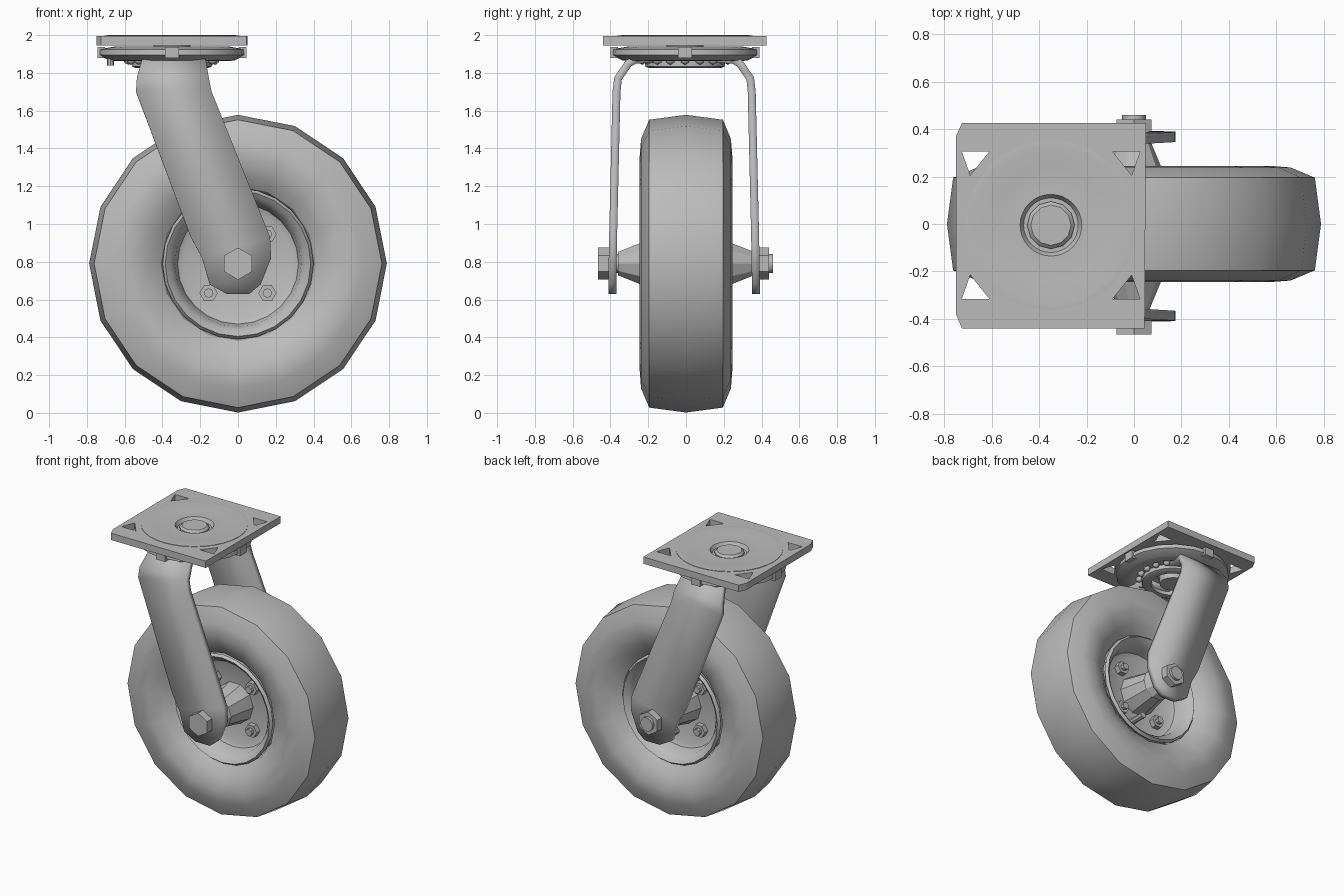
import bpy, bmesh
from math import sin, cos, pi, radians
from mathutils import Matrix, Vector

if "Cube" in bpy.data.objects:
    bpy.data.objects.remove(bpy.data.objects["Cube"])

grey = bpy.data.materials.new("mid_grey")
grey.use_nodes = True
COLOUR = (0.5, 0.5, 0.5, 1)
grey.diffuse_color = COLOUR
grey.node_tree.nodes["Principled BSDF"].inputs["Base Color"].default_value = COLOUR

AXLE = Vector((0, 0, 0.79))
PIVOT = Vector((-0.35, -0.005, 0))
TO_Y = Matrix.Rotation(radians(-90), 4, 'X')  # turns a z axis into a y axis


def finish(name, bm, smooth=None, matrix=Matrix()):
    bm.transform(matrix)
    bmesh.ops.recalc_face_normals(bm, faces=bm.faces)
    mesh = bpy.data.meshes.new(name)
    bm.to_mesh(mesh)
    bm.free()
    mesh.materials.append(grey)
    obj = bpy.data.objects.new(name, mesh)
    bpy.context.collection.objects.link(obj)
    if smooth:
        bpy.ops.object.select_all(action='DESELECT')
        obj.select_set(True)
        bpy.context.view_layer.objects.active = obj
        bpy.ops.object.shade_smooth_by_angle(angle=radians(smooth))
    return obj


def lathe(name, profile, sides, origin, turn=Matrix(), smooth=32, closed=True):
    """Spin (radius, height) points round the z axis, then turn and place."""
    bm = bmesh.new()
    rings = [[bm.verts.new((r * cos(2 * pi * i / sides), r * sin(2 * pi * i / sides), h))
              for i in range(sides)] for r, h in profile]
    pairs = list(zip(rings, rings[1:]))
    if closed:
        pairs.append((rings[-1], rings[0]))
    else:
        bm.faces.new(rings[0])
        bm.faces.new(rings[-1])
    for a, b in pairs:
        for i in range(sides):
            j = (i + 1) % sides
            bm.faces.new((a[i], a[j], b[j], b[i]))
    return finish(name, bm, smooth, Matrix.Translation(origin) @ turn)


def prism(name, outline, low, high):
    bm = bmesh.new()
    face = bm.faces.new([bm.verts.new((x, y, low)) for x, y in outline])
    top = bmesh.ops.extrude_face_region(bm, geom=[face])["geom"]
    bmesh.ops.translate(bm, vec=(0, 0, high - low),
                        verts=[v for v in top if isinstance(v, bmesh.types.BMVert)])
    return finish(name, bm)


def cut(obj, cutter):
    mod = obj.modifiers.new("cut", 'BOOLEAN')
    mod.operation = 'DIFFERENCE'
    mod.object = cutter
    bpy.context.view_layer.objects.active = obj
    bpy.ops.object.modifier_apply(modifier=mod.name)
    bpy.data.objects.remove(cutter)


def cylinder_y(name, sides, x, z, y0, y1, r0, r1=None, smooth=32):
    return lathe(name, [(r0, y0), (r1 or r0, y1)], sides, (x, 0, z), TO_Y, smooth, closed=False)


# Tyre: rounded sidewalls and a nearly flat tread
half = [(0.385, 0.10), (0.41, 0.16), (0.47, 0.205), (0.57, 0.245), (0.66, 0.238), (0.762, 0.195)]
tyre = half + [(0.788, 0)] + [(r, -h) for r, h in reversed(half)]
lathe("tyre", tyre, 16, AXLE, TO_Y, 28)

# Rim: lipped barrel with a recessed web
lip = [(0.37, 0.0), (0.375, 0.13), (0.40, 0.165), (0.385, 0.185), (0.36, 0.165), (0.335, 0.13),
       (0.32, 0.05), (0.29, 0.035), (0.08, 0.035)]
web = list(reversed(lip[1:])) + [lip[0]] + [(r, -h) for r, h in lip[1:]]
lathe("rim", web, 24, AXLE, TO_Y)

# Hub, spacers and axle
lathe("hub", [(0.1, -0.27), (0.13, -0.12), (0.15, -0.03), (0.15, 0.03), (0.13, 0.12), (0.1, 0.27)],
      10, AXLE, TO_Y, closed=False)
cylinder_y("axle", 12, 0, AXLE.z, -0.42, 0.46, 0.05)
for side, label in ((-1, "front"), (1, "back")):
    cylinder_y(label + "_spacer", 10, 0, AXLE.z, side * 0.24, side * 0.36, 0.115, 0.065)
    # Rim bolts
    for k in range(4):
        a = pi / 4 + k * pi / 2
        x, z = 0.22 * cos(a), AXLE.z + 0.22 * sin(a)
        cylinder_y(f"{label}_rim_nut_{k}", 6, x, z, side * 0.03, side * 0.075, 0.048, smooth=None)
        cylinder_y(f"{label}_rim_stud_{k}", 8, x, z, side * 0.07, side * 0.1, 0.025)
lathe("axle_bolt_head", [(0.085, -0.465), (0.085, -0.395)], 6, AXLE,
      TO_Y @ Matrix.Rotation(pi / 6, 4, 'Z'), None, closed=False)
lathe("axle_nut", [(0.085, 0.375), (0.085, 0.44)], 6, AXLE,
      TO_Y @ Matrix.Rotation(pi / 6, 4, 'Z'), None, closed=False)
cylinder_y("valve_stem", 8, 0.05, 0.57, 0.03, 0.16, 0.022)

# Fork arms: slanted straps that bend inward under the swivel
rows = [(-0.06, 0.06, 0.63, 0.38), (-0.15, 0.12, 0.68, 0.38), (-0.19, 0.175, 0.82, 0.378),
        (-0.25, 0.17, 0.93, 0.376), (-0.54, -0.14, 1.70, 0.358), (-0.535, -0.155, 1.77, 0.35),
        (-0.51, -0.17, 1.85, 0.295), (-0.5, -0.18, 1.87, 0.26), (-0.5, -0.2, 1.875, 0.12)]
for side, label in ((-1, "front"), (1, "back")):
    bm = bmesh.new()
    shift = -0.01
    pairs = [[bm.verts.new((x, side * y + shift, z)) for x in (a, b)] for a, b, z, y in rows]
    for p, q in zip(pairs, pairs[1:]):
        bm.faces.new((p[0], p[1], q[1], q[0]))
    arm = finish(label + "_fork_arm", bm, 30)
    mod = arm.modifiers.new("thickness", 'SOLIDIFY')
    mod.thickness = 0.042
    mod.offset = 0

# Mounting plate with corner slots and a round opening
plate = prism("mounting_plate", [(-0.75, -0.38), (-0.725, -0.44), (0.045, -0.44), (0.05, 0.425),
                                 (-0.725, 0.425), (-0.75, 0.37)], 1.945, 1.995)
for sx in (-1, 1):
    for sy in (-1, 1):
        slot = [(PIVOT.x + sx * x, PIVOT.y + sy * y) for x, y in ((0.375, 0.31), (0.26, 0.31), (0.34, 0.21))]
        cut(plate, prism("slot_cutter", slot, 1.9, 2.1))
cut(plate, lathe("round_cutter", [(0.355, 1.9), (0.355, 2.1)], 32, PIVOT, smooth=None, closed=False))

# Shallow pressed disc in the plate, with a pivot rivet
lathe("pressed_disc", [(0.05, 1.945), (0.358, 1.945), (0.358, 1.998), (0.33, 2.0), (0.24, 1.988),
                       (0.13, 1.99), (0.115, 1.965), (0.05, 1.965)], 32, PIVOT)
lathe("pivot_rivet", [(0.09, 1.83), (0.1, 1.975), (0.085, 1.99)], 12, PIVOT, closed=False)

# Swivel housing: dished ring under the plate, bearing race and balls
lathe("swivel_housing", [(0.1, 1.935), (0.3, 1.94), (0.385, 1.925), (0.388, 1.895), (0.33, 1.865),
                         (0.27, 1.862), (0.22, 1.885), (0.1, 1.885)], 20, PIVOT)
lathe("bearing_race", [(0.15, 1.89), (0.21, 1.87), (0.212, 1.835), (0.19, 1.825), (0.15, 1.828)],
      20, PIVOT)
bm = bmesh.new()
for k in range(18):
    a = 2 * pi * k / 18
    spot = PIVOT + Vector((0.23 * cos(a), 0.23 * sin(a), 1.868))
    bmesh.ops.create_icosphere(bm, subdivisions=1, radius=0.026, matrix=Matrix.Translation(spot))
finish("bearing_balls", bm, 60)

# Small tabs round the housing and a grease fitting
for k in range(4):
    bm = bmesh.new()
    bmesh.ops.create_cube(bm, size=1, matrix=Matrix.Diagonal((0.04, 0.075, 0.06, 1)))
    finish(f"housing_tab_{k}", bm, None, Matrix.Translation(PIVOT) @ Matrix.Rotation(k * pi / 2, 4, 'Z')
           @ Matrix.Translation((0.375, 0, 1.908)))
lathe("grease_fitting", [(0.018, 1.84), (0.018, 1.9)], 8, (-0.675, -0.1, 0), closed=False)
